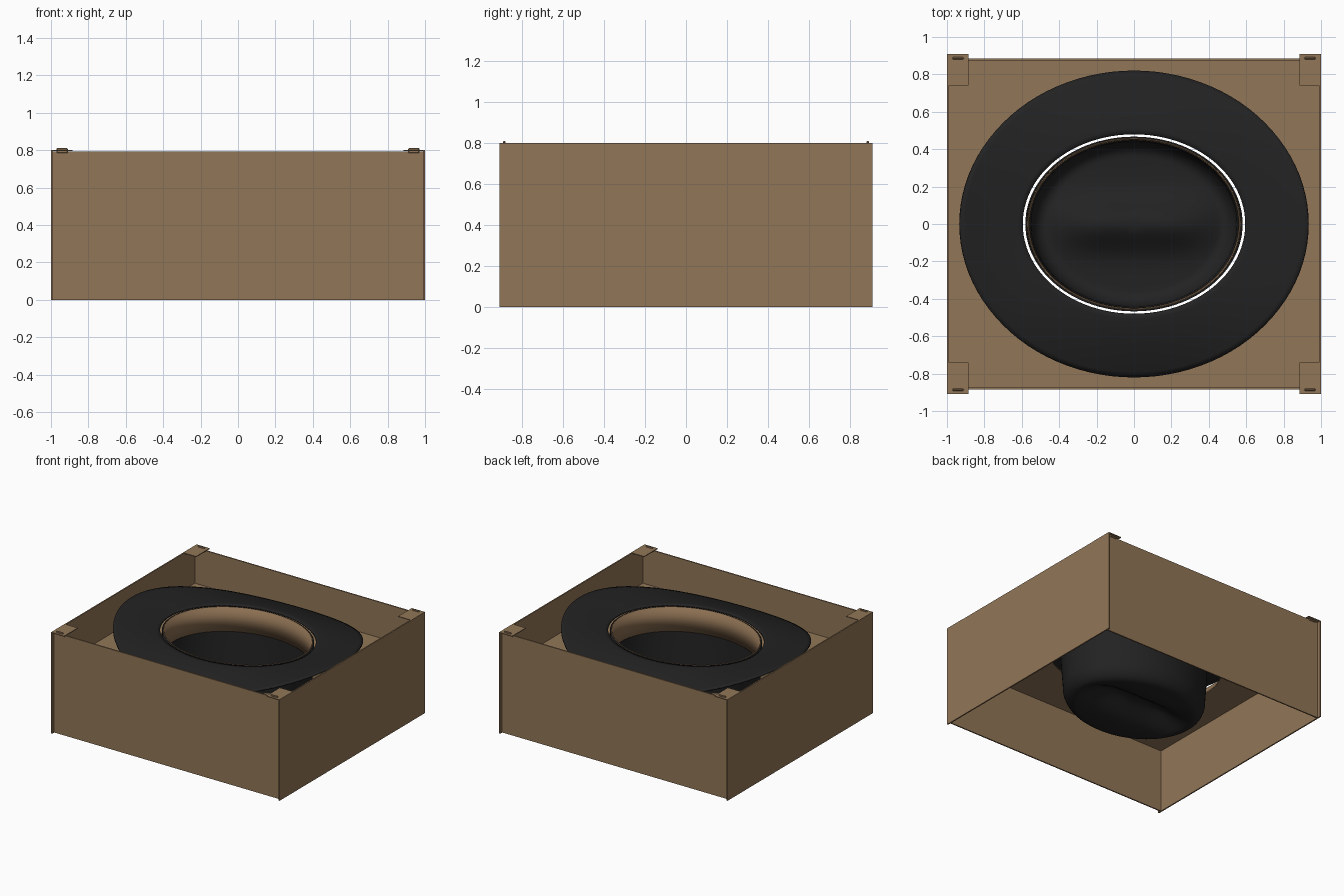
import bpy
import bmesh
from math import cos, sin, tau, exp, radians

if "Cube" in bpy.data.objects:
    bpy.data.objects.remove(bpy.data.objects["Cube"], do_unlink=True)

SEGS = 96


def material(name, rgb, rough):
    mat = bpy.data.materials.new(name)
    mat.use_nodes = True
    mat.diffuse_color = (*rgb, 1)
    bsdf = mat.node_tree.nodes["Principled BSDF"]
    bsdf.inputs["Base Color"].default_value = (*rgb, 1)
    bsdf.inputs["Roughness"].default_value = rough
    return mat


cardboard = material("cardboard brown", (0.285, 0.18, 0.095), 0.8)
leather = material("sweatband brown", (0.26, 0.16, 0.085), 0.7)
felt = material("black felt", (0.016, 0.016, 0.016), 0.9)


def finish(name, bm, mat):
    bmesh.ops.recalc_face_normals(bm, faces=bm.faces)
    mesh = bpy.data.meshes.new(name)
    bm.to_mesh(mesh)
    bm.free()
    mesh.materials.append(mat)
    obj = bpy.data.objects.new(name, mesh)
    bpy.context.collection.objects.link(obj)
    return obj


def box(name, low, high, mat):
    bm = bmesh.new()
    bmesh.ops.create_cube(bm, size=1)
    for v in bm.verts:
        v.co = [a + (b - a) * (c + 0.5) for a, b, c in zip(low, high, v.co)]
    return finish(name, bm, mat)


def loft(name, rings, mat, thickness, smooth=True, cap=False):
    """Skin a list of functions, each giving a point from cos and sin."""
    bm = bmesh.new()
    loops = [[bm.verts.new(ring(cos(tau * i / SEGS), sin(tau * i / SEGS)))
              for i in range(SEGS)] for ring in rings]
    for a, b in zip(loops, loops[1:]):
        for i in range(SEGS):
            j = (i + 1) % SEGS
            bm.faces.new((a[i], a[j], b[j], b[i]))
    if cap:
        bm.faces.new(loops[-1])
    obj = finish(name, bm, mat)
    mod = obj.modifiers.new("thickness", "SOLIDIFY")
    mod.thickness = thickness
    mod.offset = 0
    if smooth:
        bpy.ops.object.select_all(action="DESELECT")
        obj.select_set(True)
        bpy.context.view_layer.objects.active = obj
        bpy.ops.object.shade_smooth_by_angle(angle=radians(50))
    return obj


# Box walls: the side walls run past the front and back ones
T = 0.01
for side, s in (("left", 1), ("right", -1)):
    xs = sorted((s, s * (1 - T)))
    box(side + "_wall", (xs[0], -0.91, 0), (xs[1], 0.91, 0.8), cardboard)
for end, s in (("front", -1), ("back", 1)):
    ys = sorted((s * 0.875, s * 0.885))
    box(end + "_wall", (-0.99, ys[0], 0), (0.99, ys[1], 0.792), cardboard)

# Corner flaps with the locking tabs that poke through them
for end, sy in (("front", -1), ("back", 1)):
    for side, sx in (("left", 1), ("right", -1)):
        xs = sorted((sx * 0.885, sx))
        ys = sorted((sy * 0.74, sy * 0.91))
        box(f"{end}_{side}_flap", (xs[0], ys[0], 0.795), (xs[1], ys[1], 0.801), cardboard)
        xs = sorted((sx * 0.91, sx * 0.97))
        ys = sorted((sy * 0.88, sy * 0.892))
        tab = box(f"{end}_{side}_tab", (xs[0], ys[0], 0.785), (xs[1], ys[1], 0.811), cardboard)
        bevel = tab.modifiers.new("rounded", "BEVEL")
        bevel.width = 0.004

# Shelf with an oval hole for the crown


def shelf_edge(c, s):
    m = max(abs(c), abs(s))
    return (0.99 * c / m, 0.875 * s / m, 0.505)


def shelf_hole(c, s):
    return (0.70 * c, 0.51 * s, 0.505)


loft("shelf", [shelf_hole, shelf_edge], cardboard, 0.01, smooth=False)


# Brim: level at the opening, dipping at the sides and rising at both ends
def brim_ring(t):
    def ring(c, s):
        edge = 0.59 + 0.155 * c * c
        z = 0.69 + (edge - 0.69) * t ** 1.5
        return ((0.595 + 0.338 * t) * c, (0.48 + 0.338 * t) * s, z)
    return ring


loft("hat_brim", [brim_ring(i / 12) for i in range(13)], felt, 0.012)


# Crown hanging upside down, with a lengthwise crease
def crown_ring(scale, z):
    def ring(c, s):
        x, y = 0.577 * scale * c, 0.463 * scale * s
        fade = max(0, min(1, (0.93 - scale) / 0.2))
        dent = 0.12 * fade * exp(-(y / 0.13) ** 2 - (x / 0.4) ** 4)
        return (x, y, z + dent)
    return ring


profile = [(1, 0.69), (0.99, 0.5), (0.975, 0.35), (0.96, 0.24)]
for i in range(1, 9):
    a = tau / 4 * i / 8
    profile.append((0.78 + 0.18 * cos(a), 0.22 - 0.13 * sin(a)))
profile += [(0.78 * (1 - i / 14), 0.09 - 0.015 * i / 14) for i in range(1, 14)]
loft("hat_crown", [crown_ring(*p) for p in profile], felt, 0.008, cap=True)

# Sweatband lining the opening
band = [crown_ring(0.985, 0.692), crown_ring(0.975, 0.5)]
loft("sweatband", band, leather, 0.006)
